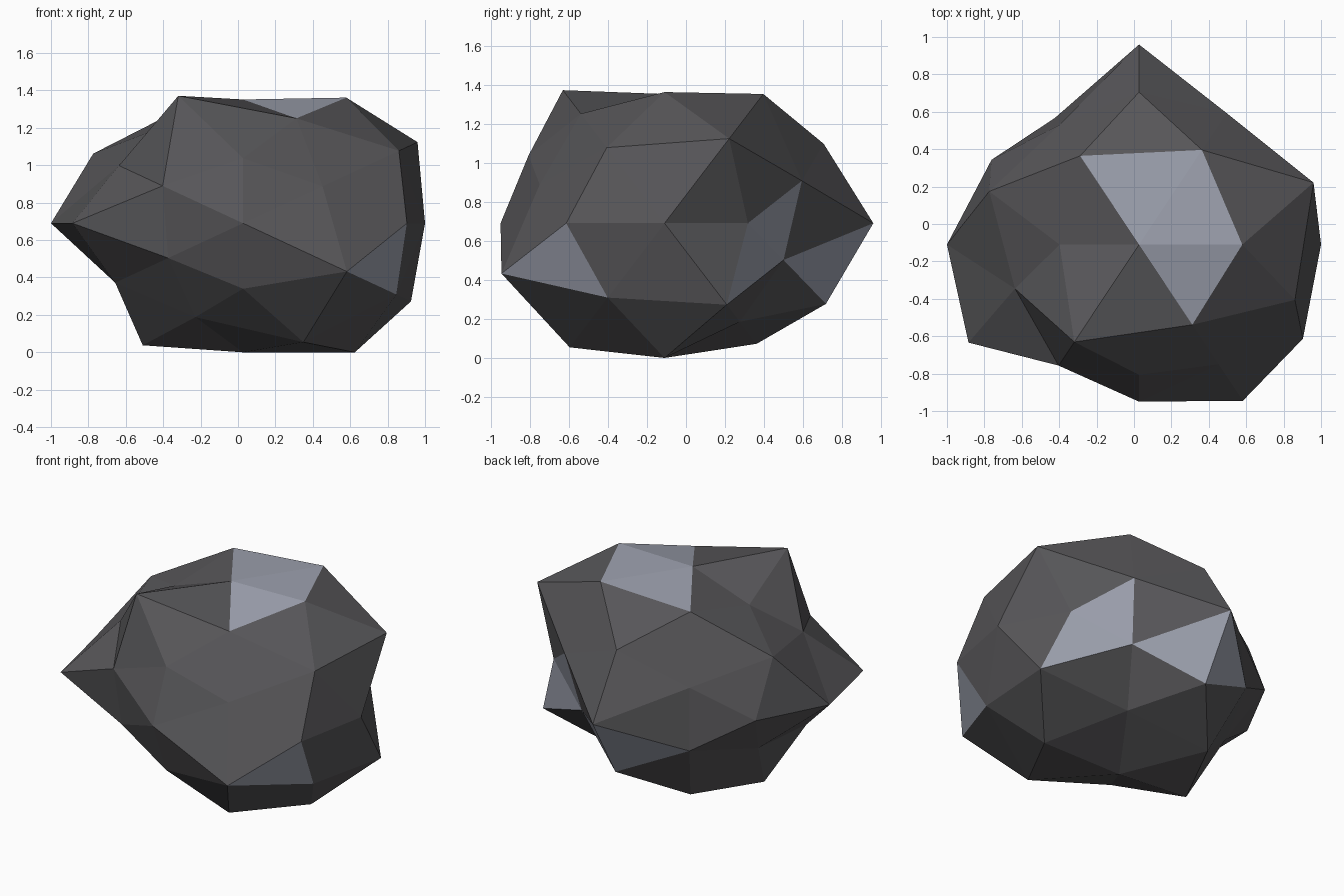
import bpy
import bmesh
from mathutils import Vector

cube = bpy.data.objects.get("Cube")
if cube:
    bpy.data.objects.remove(cube)


def material(name, color):
    mat = bpy.data.materials.new(name)
    mat.use_nodes = True
    mat.diffuse_color = (*color, 1)
    mat.node_tree.nodes["Principled BSDF"].inputs["Base Color"].default_value = (*color, 1)
    return mat


CENTRE = Vector((0.027, -0.11, 0.69))
SQUASH = Vector((1, 0.93, 0.752))

# Directions of a faceted sphere, by family, with one radius for each
# combination of signs (plus before minus, x before y before z).
FAMILIES = {
    "x": ((1, 0, 0), (0.973, 1.027)),
    "y": ((0, 1, 0), (1.15, 0.903)),
    "z": ((0, 0, 1), (0.88, 0.92)),
    "p": ((0.526, 0, 0.851), (1.05, 1.137, 0.808, 1.02)),
    "q": ((0, 0.851, 0.526), (1.03, 1.045, 0.88, 0.885)),
    "r": ((0.851, 0.526, 0), (0.873, 1.03, 0.927, 1.072)),
    "a": ((0.309, 0.5, 0.809), (1.088, 0.83, 0.922, 1.045, 1.02, 1.015, 1.12, 0.825)),
    "b": ((0.809, 0.309, 0.5), (1.153, 1.11, 1.03, 1.013, 0.99, 0.81, 0.82, 0.845)),
    "c": ((0.5, 0.809, 0.309), (0.935, 0.81, 0.85, 1.11, 0.85, 0.90, 0.86, 0.80)),
}

# Facets of pale mineral, named by their three corners
PALE_FACETS = [
    "a+++ a-++ z+", "a+++ p++ z+", "p++ z+ a+-+",    # top
    "r+- b+-- c+--",                                 # front corner
    "r++ c+++ c++-", "r++ c++- b++-",                # side
    "c++- y+ q+-", "y+ c-+- q+-",                    # back
]


def sign_sets(axes):
    sets = [""]
    for _ in range(axes):
        sets = [s + c for s in sets for c in "+-"]
    return sets


# Corner points on the unit sphere
bm = bmesh.new()
corners, radius = {}, {}
for family, (direction, radii) in FAMILIES.items():
    used = [i for i in range(3) if direction[i]]
    for signs, r in zip(sign_sets(len(used)), radii):
        co = Vector((0, 0, 0))
        for i, s in zip(used, signs):
            co[i] = direction[i] if s == "+" else -direction[i]
        vert = bm.verts.new(co.normalized())
        corners[family + signs] = vert
        radius[vert] = r

# Skin the sphere, then push each corner in or out and flatten the underside
bmesh.ops.convex_hull(bm, input=list(bm.verts))
bmesh.ops.recalc_face_normals(bm, faces=list(bm.faces))
for vert, r in radius.items():
    vert.co = CENTRE + vert.co * r * SQUASH
    vert.co.z = max(vert.co.z, 0)

pale = [{corners[n] for n in names.split()} for names in PALE_FACETS]
for face in bm.faces:
    face.smooth = False
    face.material_index = int(set(face.verts) in pale)

mesh = bpy.data.meshes.new("boulder")
bm.to_mesh(mesh)
bm.free()
mesh.materials.append(material("dark_stone", (0.095, 0.093, 0.099)))
mesh.materials.append(material("pale_blue_mineral", (0.345, 0.365, 0.435)))
boulder = bpy.data.objects.new("boulder", mesh)
bpy.context.collection.objects.link(boulder)
